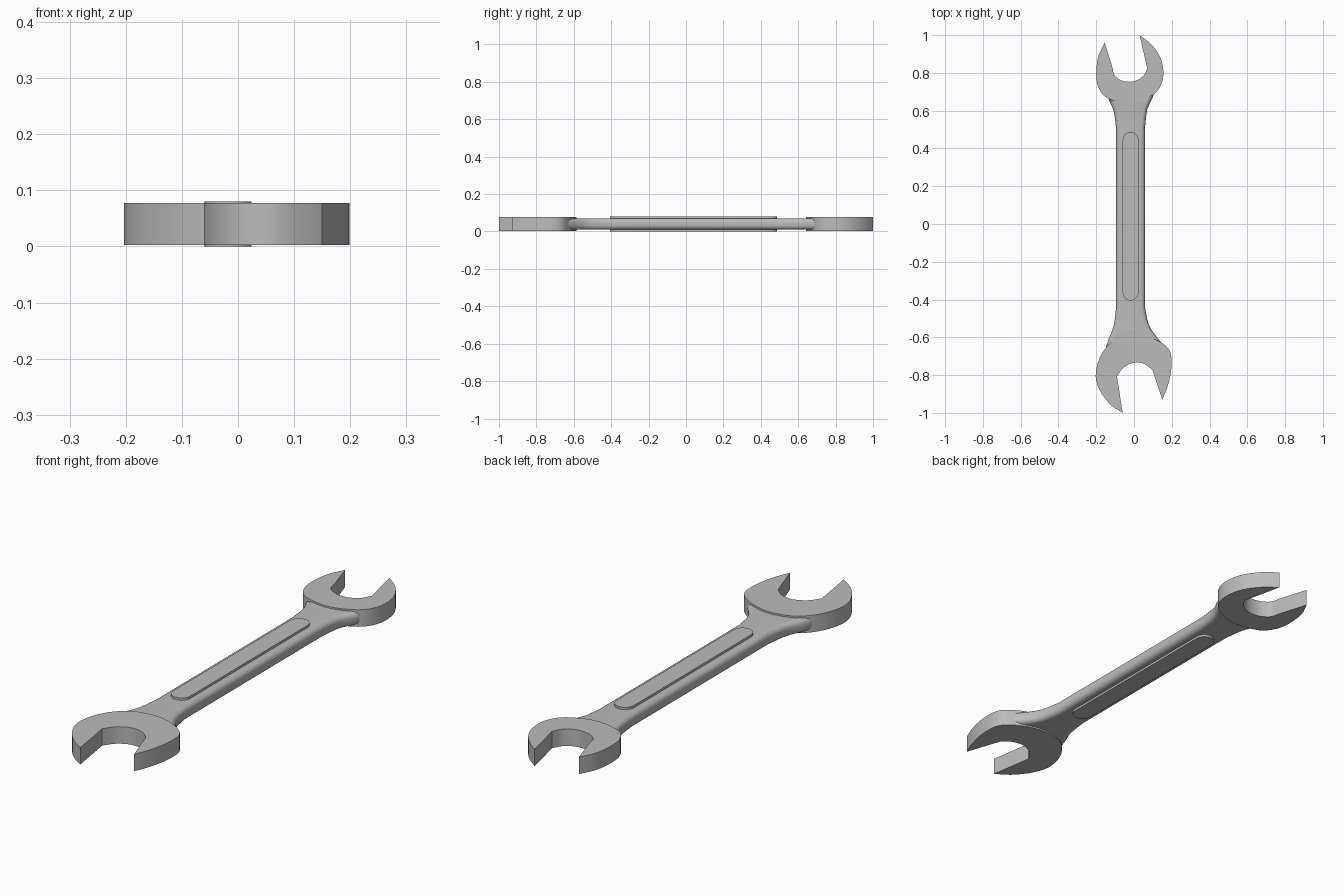
import bpy
import bmesh
import math
from mathutils import Vector

cube = bpy.data.objects.get("Cube")
if cube:
    bpy.data.objects.remove(cube, do_unlink=True)

# One plain steel colour
steel = bpy.data.materials.new("steel grey")
steel.use_nodes = True
colour = (0.5, 0.5, 0.5, 1)
steel.diffuse_color = colour
steel.node_tree.nodes["Principled BSDF"].inputs["Base Color"].default_value = colour


def smooth_path(points, steps=3):
    """Open curve passing through all the points."""
    pts = [Vector(p) for p in points]
    pts = [2 * pts[0] - pts[1]] + pts + [2 * pts[-1] - pts[-2]]
    path = []
    for a, b, c, d in zip(pts, pts[1:], pts[2:], pts[3:]):
        for i in range(steps):
            t = i / steps
            path.append(0.5 * (2 * b + (c - a) * t
                               + (2 * a - 5 * b + 4 * c - d) * t ** 2
                               + (3 * b - a - 3 * c + d) * t ** 3))
    return path + [pts[-2]]


def plate(name, outline, bottom, top, rounding=0):
    """Extrude a flat outline, optionally rounding its upper and lower rims."""
    bm = bmesh.new()
    base = bm.faces.new([bm.verts.new((p[0], p[1], bottom)) for p in outline])
    grown = bmesh.ops.extrude_face_region(bm, geom=[base], use_keep_orig=True)
    lifted = [g for g in grown["geom"] if isinstance(g, bmesh.types.BMVert)]
    bmesh.ops.translate(bm, verts=lifted, vec=(0, 0, top - bottom))
    bmesh.ops.recalc_face_normals(bm, faces=bm.faces)
    if rounding:
        rims = [e for e in bm.edges
                if abs(e.verts[0].co.z - e.verts[1].co.z) < 1e-5]
        bmesh.ops.bevel(bm, geom=rims, offset=rounding, segments=4,
                        profile=0.5, affect='EDGES', clamp_overlap=False)
        bmesh.ops.recalc_face_normals(bm, faces=bm.faces)
    mesh = bpy.data.meshes.new(name)
    bm.to_mesh(mesh)
    bm.free()
    mesh.materials.append(steel)
    obj = bpy.data.objects.new(name, mesh)
    bpy.context.collection.objects.link(obj)
    bpy.ops.object.select_all(action='DESELECT')
    obj.select_set(True)
    bpy.context.view_layer.objects.active = obj
    bpy.ops.object.shade_smooth_by_angle(angle=math.radians(30))
    return obj


def jaw_head(name, outer, inner):
    """Open jaw: curved outside, straight jaw flats, curved throat."""
    plate(name, smooth_path(outer) + smooth_path(inner), 0.003, 0.077)


# Small open jaw at the back
jaw_head("small_jaw",
         [(-.155, .96), (-.19, .885), (-.2, .79), (-.187, .72), (-.14, .665),
          (-.03, .641), (.055, .66), (.12, .7), (.153, .765), (.152, .84),
          (.13, .9), (.087, .955), (.03, 1)],
         [(.07, .823), (.05, .785), (.013, .76), (-.024, .753),
          (-.066, .76), (-.103, .786), (-.114, .828)])

# Large open jaw at the front
jaw_head("large_jaw",
         [(-.06, -1), (-.12, -.96), (-.17, -.9), (-.2, -.83), (-.198, -.76),
          (-.167, -.68), (-.1, -.61), (0, -.585), (.08, -.597), (.15, -.632),
          (.193, -.68), (.197, -.77), (.178, -.86), (.15, -.93)],
         [(.098, -.775), (.06, -.743), (.003, -.733), (-.055, -.76),
          (-.09, -.807)])

# Handle with flared ends that run into the jaws
left_side = [(-.15, -.655), (-.135, -.61), (-.108, -.54), (-.094, -.44),
             (-.094, .5), (-.107, .595), (-.135, .66)]
right_side = [(.11, .7), (.095, .66), (.07, .605), (.058, .51),
              (.058, -.44), (.077, -.53), (.114, -.59), (.15, -.635)]


def flared_side(points):
    """Curve only the flares and keep the middle straight."""
    middle = next(i for i in range(len(points) - 1)
                  if abs(points[i][1] - points[i + 1][1]) > 0.5)
    return smooth_path(points[:middle + 1]) + smooth_path(points[middle + 1:])


plate("handle", flared_side(left_side) + flared_side(right_side),
      0.01, 0.07, rounding=0.022)

# Raised round-ended panel showing on both faces of the handle
radius, centre_x = 0.042, -0.018
panel = []
for end_y, start in ((0.445, 0), (-0.363, math.pi)):
    for i in range(13):
        angle = start + math.pi * i / 12
        panel.append((centre_x + radius * math.cos(angle),
                      end_y + radius * math.sin(angle)))
plate("raised_panel", panel, 0, 0.08)
